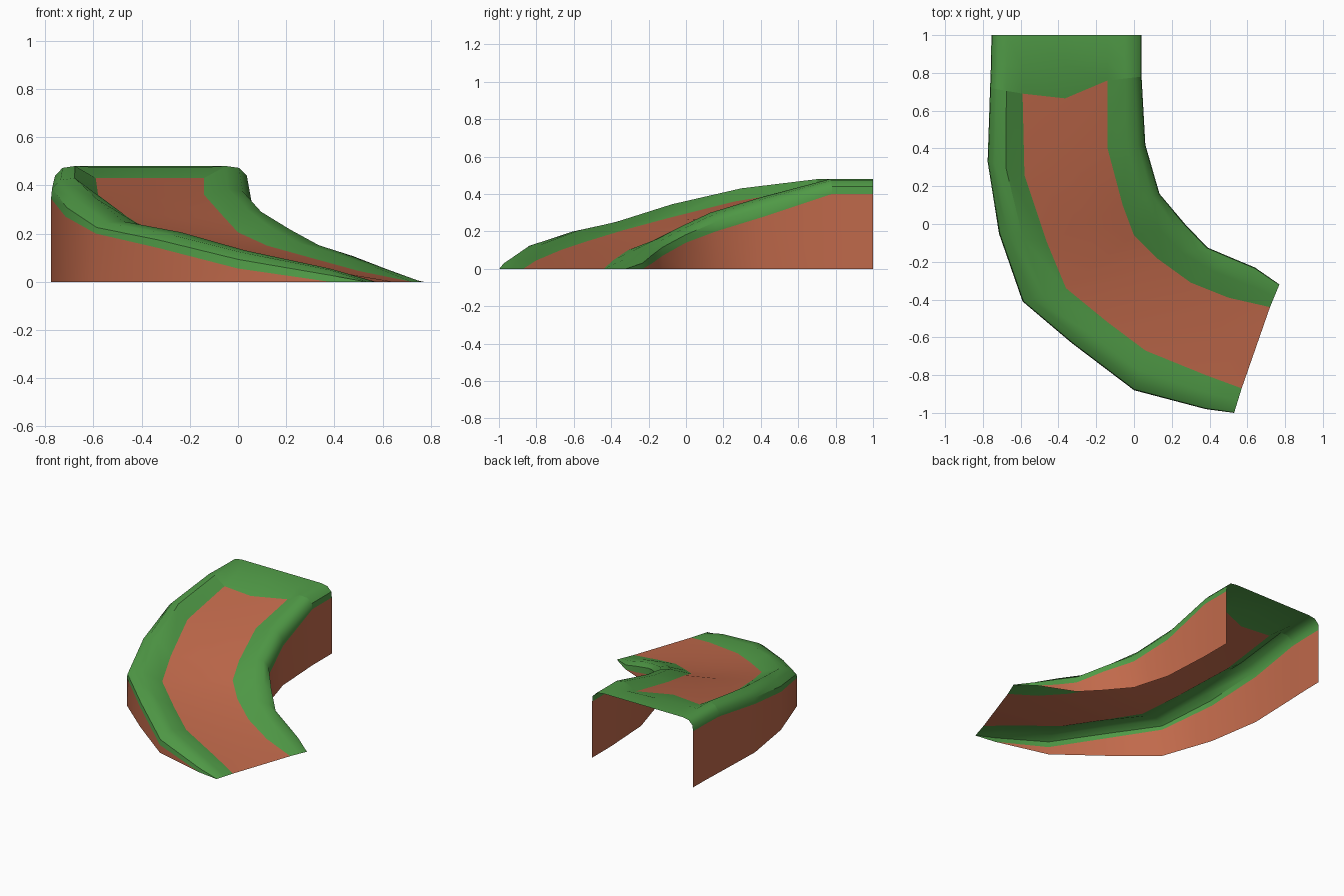
import bpy, bmesh, math
from mathutils import Vector

if "Cube" in bpy.data.objects:
    bpy.data.objects.remove(bpy.data.objects["Cube"])

def material(name, rgb):
    m = bpy.data.materials.new(name)
    m.diffuse_color = (*rgb, 1)
    m.use_nodes = True
    m.node_tree.nodes["Principled BSDF"].inputs["Base Color"].default_value = m.diffuse_color
    return m

EARTH = material("earth_brown", (0.53, 0.142, 0.07))
GRASS = material("grass_green", (0.08, 0.325, 0.062))

# Stations down the slope: left outer x, y, wall z, crown z | left inner x, y |
# right inner x, y | right outer x, y, wall z, crown z | path z
STATIONS = [
    (-.755, 1.0, .40, .48, -.59, 1.0, -.14, 1.0, .04, 1.0, .40, .48, .48),
    (-.757, .85, .40, .48, -.59, .83, -.14, .87, .04, .89, .40, .48, .475),
    (-.762, .72, .40, .48, -.59, .69, -.14, .76, .04, .78, .40, .48, .43),
    (-.775, .33, .345, .43, -.58, .26, -.14, .40, .06, .42, .28, .385, .36),
    (-.715, -.05, .27, .345, -.46, -.10, -.06, .10, .135, .16, .20, .30, .27),
    (-.59, -.41, .20, .25, -.36, -.34, 0, -.06, .27, 0, .14, .225, .205),
    (-.33, -.63, .14, .205, -.14, -.52, .12, -.18, .39, -.125, .07, .16, .15),
    (0, -.88, .055, .13, .06, -.67, .30, -.31, .52, -.18, .03, .115, .10),
    (.38, -.98, 0, .055, .38, -.80, .50, -.39, .64, -.23, 0, .06, .045),
    (.53, -1.0, 0, 0, .57, -.87, .72, -.44, .77, -.32, 0, 0, 0),
]
BACK = 2  # the path starts at this station

def loft(name, rows, mat, up=None):
    """Skin a grid of points; drop collapsed faces where it meets the ground."""
    bm = bmesh.new()
    grid = [[bm.verts.new(p) for p in row] for row in rows]
    for a, b in zip(grid, grid[1:]):
        for i in range(len(a) - 1):
            bm.faces.new((a[i], b[i], b[i + 1], a[i + 1]))
    bmesh.ops.remove_doubles(bm, verts=bm.verts, dist=0.0005)
    bmesh.ops.dissolve_degenerate(bm, edges=bm.edges, dist=0.0005)
    bm.normal_update()
    # face the skin upward or outward
    if up is not None and sum(f.normal.dot(up) * f.calc_area() for f in bm.faces) < 0:
        bmesh.ops.reverse_faces(bm, faces=bm.faces)
    me = bpy.data.meshes.new(name)
    bm.to_mesh(me)
    bm.free()
    me.materials.append(mat)
    ob = bpy.data.objects.new(name, me)
    bpy.context.collection.objects.link(ob)
    bpy.ops.object.select_all(action='DESELECT')
    ob.select_set(True)
    bpy.context.view_layer.objects.active = ob
    bpy.ops.object.shade_smooth_by_angle(angle=math.radians(40))
    return ob

def bank_profile(outer, inner, wall, crown, floor):
    """Rounded bank: wall top, shoulder, crown, down to the path edge."""
    pts = []
    for t, h in ((0, 0), (.02, .5), (.2, .9), (.5, 1)):
        p = outer.lerp(inner, t)
        pts.append((p.x, p.y, wall + (crown - wall) * h))
    pts.append((inner.x, inner.y, floor))
    return pts

walls, banks, path = ([], []), ([], []), []
for s in STATIONS:
    lo, li, ri, ro = Vector(s[0:2]), Vector(s[4:6]), Vector(s[6:8]), Vector(s[8:10])
    floor = s[12]
    for side, (o, i, w, c) in enumerate(((lo, li, s[2], s[3]), (ro, ri, s[10], s[11]))):
        walls[side].append([(o.x, o.y, 0), (o.x, o.y, w)])
        banks[side].append(bank_profile(o, i, w, c, floor))
    mid = (li + ri) / 2
    dip = .008 if 0 < floor < .43 else 0
    back = .06 if floor == .43 else 0
    path.append([(li.x, li.y, floor), (mid.x, mid.y - back, floor - dip), (ri.x, ri.y, floor)])

# Earth side walls (open at back and bottom)
loft("left_wall", walls[0], EARTH, Vector((-1, 0, 0)))
loft("right_wall", walls[1], EARTH, Vector((1, 0, 0)))

# Grass: both banks, with a grass landing joining them at the back
UP = Vector((0, 0, 1))
landing = [l + p[1:2] + r[::-1] for l, p, r in zip(banks[0], path, banks[1])]
loft("grass_landing", landing[:BACK + 1], GRASS, UP)
loft("left_bank", banks[0][BACK:], GRASS, UP)
loft("right_bank", banks[1][BACK:], GRASS, UP)

# Earth path
loft("path", path[BACK:], EARTH, UP)
